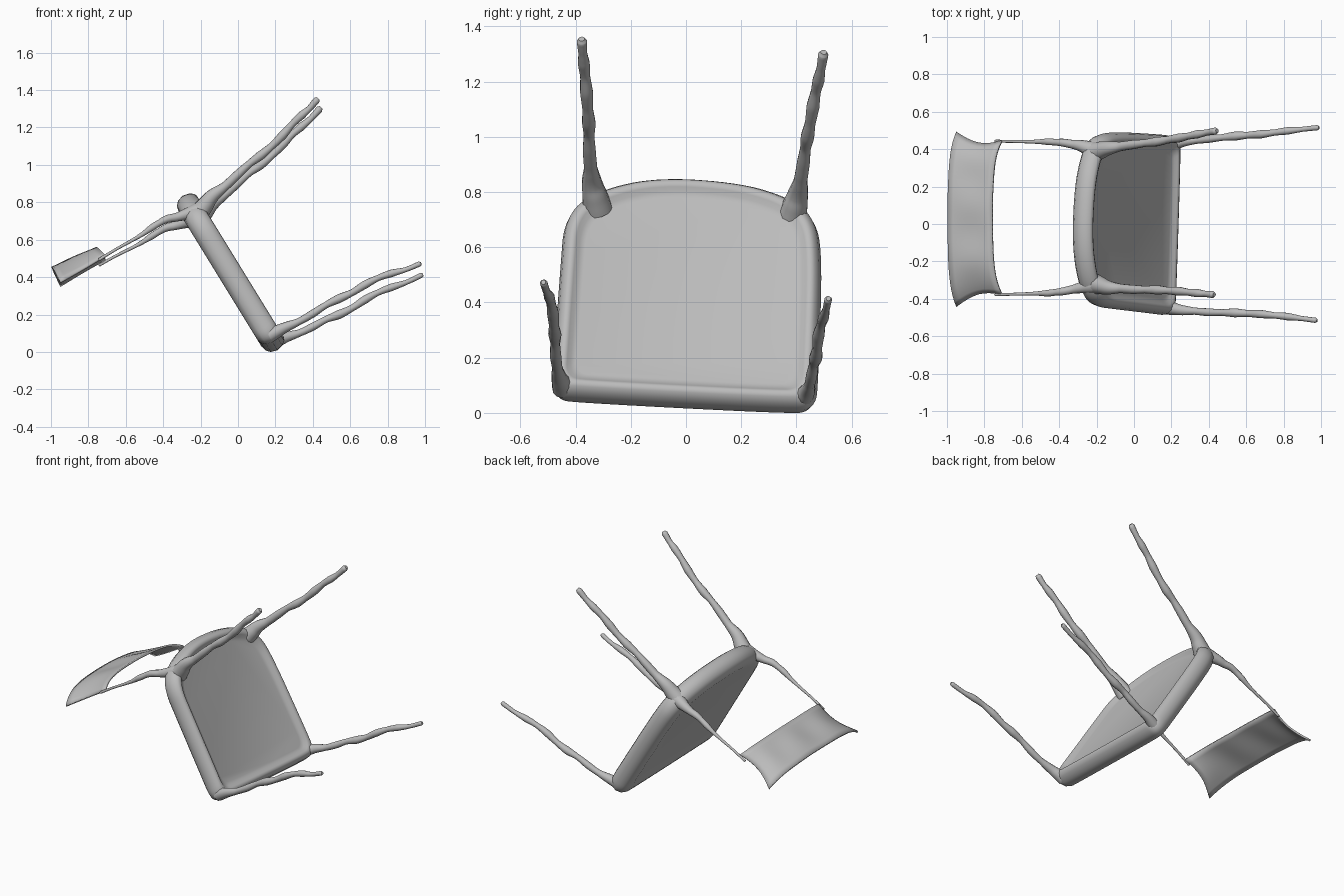
import bpy, bmesh, math
from mathutils import Vector

cube = bpy.data.objects.get("Cube")
if cube:
    bpy.data.objects.remove(cube, do_unlink=True)

grey = bpy.data.materials.new("plain grey")
grey.use_nodes = True
grey.diffuse_color = (0.5, 0.5, 0.5, 1)
grey.node_tree.nodes["Principled BSDF"].inputs["Base Color"].default_value = (0.5, 0.5, 0.5, 1)


def activate(obj):
    bpy.ops.object.select_all(action='DESELECT')
    obj.select_set(True)
    bpy.context.view_layer.objects.active = obj


def finish(name, bm, angle=60):
    bmesh.ops.recalc_face_normals(bm, faces=bm.faces[:])
    mesh = bpy.data.meshes.new(name)
    bm.to_mesh(mesh)
    bm.free()
    mesh.materials.append(grey)
    obj = bpy.data.objects.new(name, mesh)
    bpy.context.collection.objects.link(obj)
    activate(obj)
    bpy.ops.object.shade_smooth_by_angle(angle=math.radians(angle))
    return obj


def limb(name, pts, wobble):
    """Knobbly tapering rod through points (x, y, z, radius)."""
    full = []
    for i, (a, b) in enumerate(zip(pts, pts[1:])):
        mid = [(p + q) / 2 for p, q in zip(a, b)]
        if i > 0:
            mid[3] *= 1 - wobble
            mid[2] += wobble * 0.025 * (-1) ** i
        full += [a, mid]
    full.append(pts[-1])
    # rounded tip
    d = (Vector(pts[-1][:3]) - Vector(pts[-2][:3])).normalized()
    r = pts[-1][3]
    full.append((*(Vector(pts[-1][:3]) + d * r * 0.7), r * 0.6))
    curve = bpy.data.curves.new(name, 'CURVE')
    curve.dimensions = '3D'
    curve.bevel_depth = 1.0
    curve.bevel_resolution = 4
    curve.resolution_u = 6
    curve.use_fill_caps = True
    spline = curve.splines.new('BEZIER')
    spline.bezier_points.add(len(full) - 1)
    for bp, p in zip(spline.bezier_points, full):
        bp.co, bp.radius = p[:3], p[3]
        bp.handle_left_type = bp.handle_right_type = 'AUTO'
    curve.materials.append(grey)
    obj = bpy.data.objects.new(name, curve)
    bpy.context.collection.objects.link(obj)
    activate(obj)
    bpy.ops.object.convert(target='MESH')
    bpy.ops.object.shade_smooth_by_angle(angle=math.radians(60))


# Seat: rounded outline (y, along seat), swept through rim profile
outline = [(-0.48, 0.1), (-0.49, -0.045), (-0.38, -0.06), (0.36, -0.105), (0.47, -0.10),
           (0.48, 0.05), (0.495, 0.58), (0.46, 0.72), (0.37, 0.79), (0.2, 0.85),
           (-0.1, 0.875), (-0.32, 0.82), (-0.44, 0.72), (-0.455, 0.5)]
for _ in range(3):
    outline = [(a[0] * (1 - t) + b[0] * t, a[1] * (1 - t) + b[1] * t)
               for a, b in zip(outline, outline[1:] + outline[:1]) for t in (0.25, 0.75)]
# (inset, height through the seat) from the sitting side to the underside
rim = [(0.09, 0.126), (0.06, 0.122), (0.03, 0.13), (0.01, 0.15), (0, 0.185), (0.008, 0.22),
       (0.022, 0.242), (0.038, 0.25), (0.052, 0.243), (0.065, 0.23), (0.085, 0.224)]
bm = bmesh.new()
rings = []
for inset, n in rim:
    k = 1 - inset / 0.465
    ring = []
    for y, u in outline:
        y, u = y * k, 0.38 + (u - 0.38) * k
        ring.append(bm.verts.new((-0.524 * u + 0.852 * n, y, 0.852 * u + 0.524 * n)))
    rings.append(ring)
for a, b in zip(rings, rings[1:]):
    for i in range(len(a)):
        j = (i + 1) % len(a)
        bm.faces.new((a[i], a[j], b[j], b[i]))
bm.faces.new(rings[0])
bm.faces.new(rings[-1])
finish("seat", bm)

# Legs
limb("rear_leg_a", [(-0.21, -0.32, 0.74, 0.055), (-0.14, -0.34, 0.83, 0.038),
                    (0.0, -0.35, 0.95, 0.024), (0.12, -0.352, 1.05, 0.025),
                    (0.24, -0.36, 1.16, 0.024), (0.34, -0.37, 1.265, 0.022),
                    (0.42, -0.377, 1.345, 0.019)], 0.2)
limb("rear_leg_b", [(-0.21, 0.385, 0.71, 0.055), (-0.14, 0.405, 0.79, 0.038),
                    (0.0, 0.425, 0.905, 0.024), (0.12, 0.44, 1.0, 0.025),
                    (0.24, 0.46, 1.11, 0.024), (0.34, 0.48, 1.205, 0.022),
                    (0.435, 0.497, 1.297, 0.019)], 0.2)
limb("front_leg_a", [(0.17, -0.445, 0.09, 0.04), (0.25, -0.46, 0.13, 0.028),
                     (0.4, -0.472, 0.205, 0.021), (0.54, -0.475, 0.285, 0.024),
                     (0.68, -0.482, 0.36, 0.022), (0.82, -0.495, 0.42, 0.02),
                     (0.97, -0.515, 0.47, 0.014)], 0.22)
limb("front_leg_b", [(0.18, 0.42, 0.05, 0.04), (0.26, 0.44, 0.08, 0.028),
                     (0.4, 0.455, 0.135, 0.021), (0.54, 0.47, 0.20, 0.024),
                     (0.68, 0.48, 0.28, 0.022), (0.82, 0.498, 0.345, 0.02),
                     (0.98, 0.515, 0.41, 0.014)], 0.22)

# Thin stiles between seat and backrest
limb("back_stile_a", [(-0.19, -0.325, 0.76, 0.05), (-0.28, -0.34, 0.735, 0.03),
                      (-0.38, -0.36, 0.71, 0.021), (-0.46, -0.37, 0.665, 0.018),
                      (-0.56, -0.373, 0.6, 0.009), (-0.74, -0.378, 0.495, 0.008)], 0.1)
limb("back_stile_b", [(-0.2, 0.39, 0.715, 0.05), (-0.29, 0.42, 0.69, 0.03),
                      (-0.38, 0.435, 0.665, 0.021), (-0.46, 0.44, 0.62, 0.018),
                      (-0.56, 0.44, 0.56, 0.009), (-0.74, 0.443, 0.465, 0.008)], 0.1)

# Backrest: thin sheet bowed backwards, ends curling towards the sitter
bm = bmesh.new()
cols, rows = 32, 8
grid = []
for i in range(cols + 1):
    s = i / cols
    t = 2 * s - 1
    bow = 0.4 * t * t + 0.6 * t ** 6
    low = Vector((-0.757 + 0.05 * bow, -0.375 + 0.818 * s, 0.555 - 0.05 * bow - 0.02 * (s - 0.5)))
    top = Vector((-0.995 + 0.045 * bow, -0.44 + 0.93 * s, 0.45 - 0.088 * bow - 0.02 * (s - 0.5)))
    line = []
    for j in range(rows + 1):
        f = j / rows
        p = low.lerp(top, f)
        p.y -= 0.035 * t * math.sin(math.pi * f) * abs(t)
        p.z += 0.006 * math.sin(9 * t) * math.sin(math.pi * f)
        line.append(bm.verts.new(p))
    grid.append(line)
for a, b in zip(grid, grid[1:]):
    for j in range(rows):
        bm.faces.new((a[j], b[j], b[j + 1], a[j + 1]))
back = finish("backrest", bm)
sol = back.modifiers.new("thickness", 'SOLIDIFY')
sol.thickness = 0.012
sol.offset = 0
